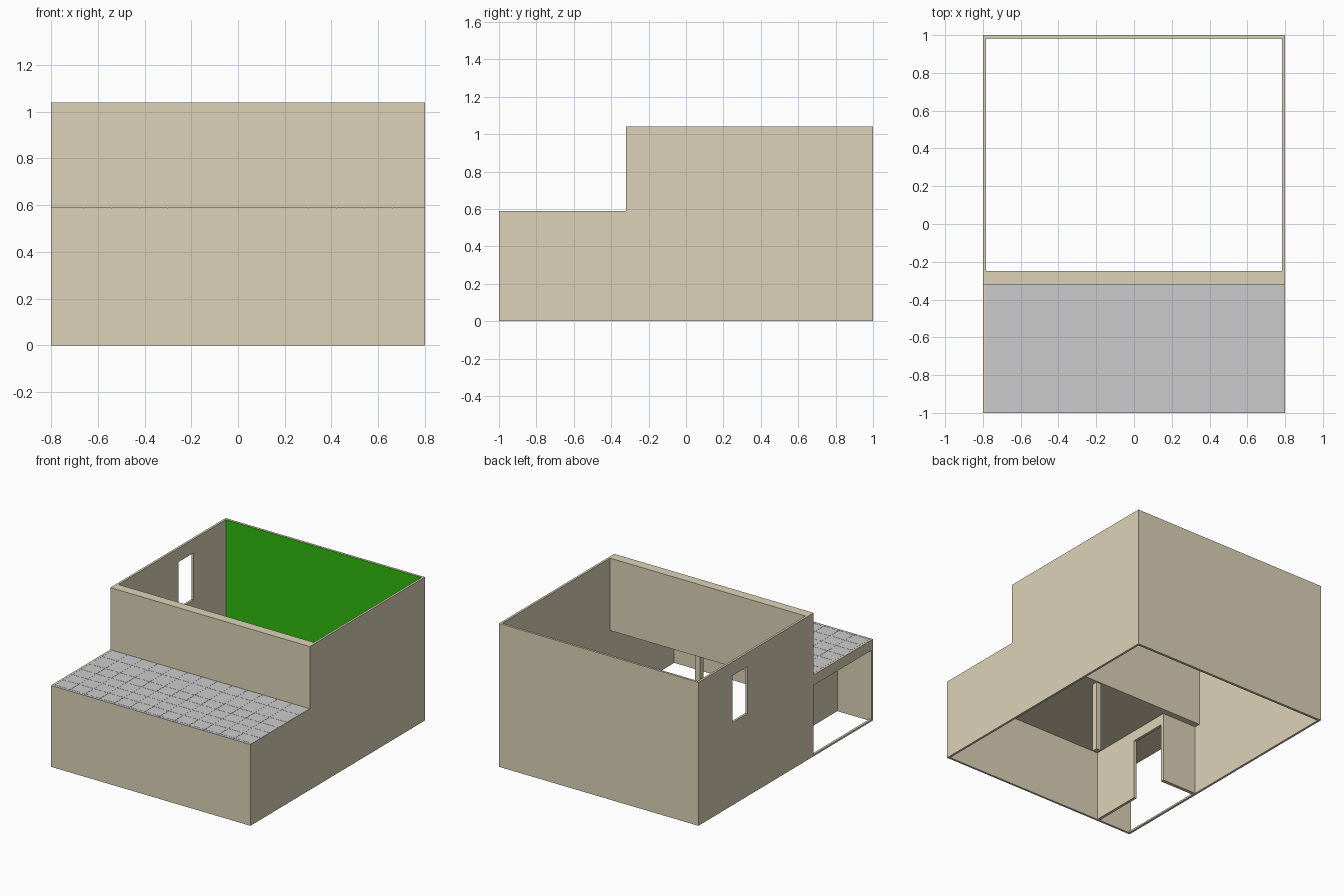
import bpy, math

if "Cube" in bpy.data.objects:
    bpy.data.objects.remove(bpy.data.objects["Cube"])

def material(name, rgb):
    m = bpy.data.materials.new(name)
    m.diffuse_color = (*rgb, 1)
    m.use_nodes = True
    m.node_tree.nodes["Principled BSDF"].inputs["Base Color"].default_value = m.diffuse_color
    return m

TAN = material("plaster", (0.72, 0.65, 0.48))
GREEN = material("green_paint", (0.03, 0.5, 0.005))

def box(name, x, y, z, mat=None):
    bpy.ops.mesh.primitive_cube_add(size=1, location=[sum(r) / 2 for r in (x, y, z)])
    ob = bpy.context.object
    ob.name = name
    ob.scale = [r[1] - r[0] for r in (x, y, z)]
    bpy.ops.object.transform_apply(location=False, rotation=False, scale=True)
    if mat:
        ob.data.materials.append(mat)
    return ob

def rect(y0, y1, z0, z1):
    return [(y0, z0), (y1, z0), (y1, z1), (y0, z1)]

def side_wall(name, x0, x1, outlines):
    """Wall in the y-z plane; outlines after the first are openings."""
    cu = bpy.data.curves.new(name, 'CURVE')
    cu.dimensions, cu.fill_mode, cu.extrude = '2D', 'BOTH', (x1 - x0) / 2
    for pts in outlines:
        s = cu.splines.new('POLY')
        s.points.add(len(pts) - 1)
        for p, (a, b) in zip(s.points, pts):
            p.co = (a, b, 0, 1)
        s.use_cyclic_u, s.use_smooth = True, False
    cu.materials.append(TAN)
    ob = bpy.data.objects.new(name, cu)
    bpy.context.collection.objects.link(ob)
    ob.location.x = (x0 + x1) / 2
    ob.rotation_euler = (math.pi / 2, 0, math.pi / 2)
    bpy.ops.object.select_all(action='DESELECT')
    ob.select_set(True)
    bpy.context.view_layer.objects.active = ob
    bpy.ops.object.convert(target='MESH')

H, LOW, CEIL, DECK = 1.04, 0.59, 0.515, 0.585

# Stepped side walls: right solid, left with window and open porch side
stepped = [(-1, 0), (1, 0), (1, H), (-0.32, H), (-0.32, LOW), (-1, LOW)]
right = [(y, DECK if z == LOW else z) for y, z in stepped]
side_wall("right_wall", 0.784, 0.8, [right])
side_wall("left_wall", -0.8, -0.784, [stepped, rect(0.44, 0.61, 0.60, 0.94),
                                      rect(-0.985, -0.32, 0.012, CEIL)])

# Back wall with painted inner face, low front wall
box("back_wall", (-0.784, 0.784), (0.985, 1), (0, H), TAN)
box("green_inner_wall", (-0.784, 0.784), (0.982, 0.985), (0, H - 0.001), GREEN)
box("front_wall", (-0.784, 0.784), (-1, -0.985), (0, DECK), TAN)

# Upper wall between room and terrace, carried by a post and a short wall
box("upper_front_wall", (-0.784, 0.784), (-0.32, -0.25), (CEIL, H), TAN)
box("support_post", (0.07, 0.11), (-0.30, -0.26), (0, CEIL), TAN)
box("short_wall", (-0.784, -0.505), (-0.32, -0.295), (0, CEIL), TAN)

# Porch wall with a doorway beside the short wall
side_wall("porch_wall", -0.525, -0.505, [[(-0.985, 0), (-0.60, 0), (-0.60, 0.44),
                                          (-0.32, 0.44), (-0.32, CEIL), (-0.985, CEIL)]])

# Terrace slab with grey tiles
box("terrace_slab", (-0.784, 0.784), (-0.985, -0.32), (CEIL, DECK), TAN)
xs = [-0.784] + [-0.66 + 0.12 * i for i in range(12)] + [0.8]
ys = [-1, -0.98, -0.88, -0.78, -0.68, -0.58, -0.44, -0.32]
g = 0.0008
tiles = [box("tile", (a + g, b - g), (c + g, d - g), (DECK, LOW))
         for a, b in zip(xs, xs[1:]) for c, d in zip(ys, ys[1:])]
tiles.append(box("grout", (-0.784, 0.8), (-1, -0.32), (DECK, LOW - 0.001)))
bpy.ops.object.select_all(action='DESELECT')
for t in tiles:
    t.select_set(True)
bpy.context.view_layer.objects.active = tiles[0]
bpy.ops.object.join()
bpy.context.object.name = "terrace_tiles"
